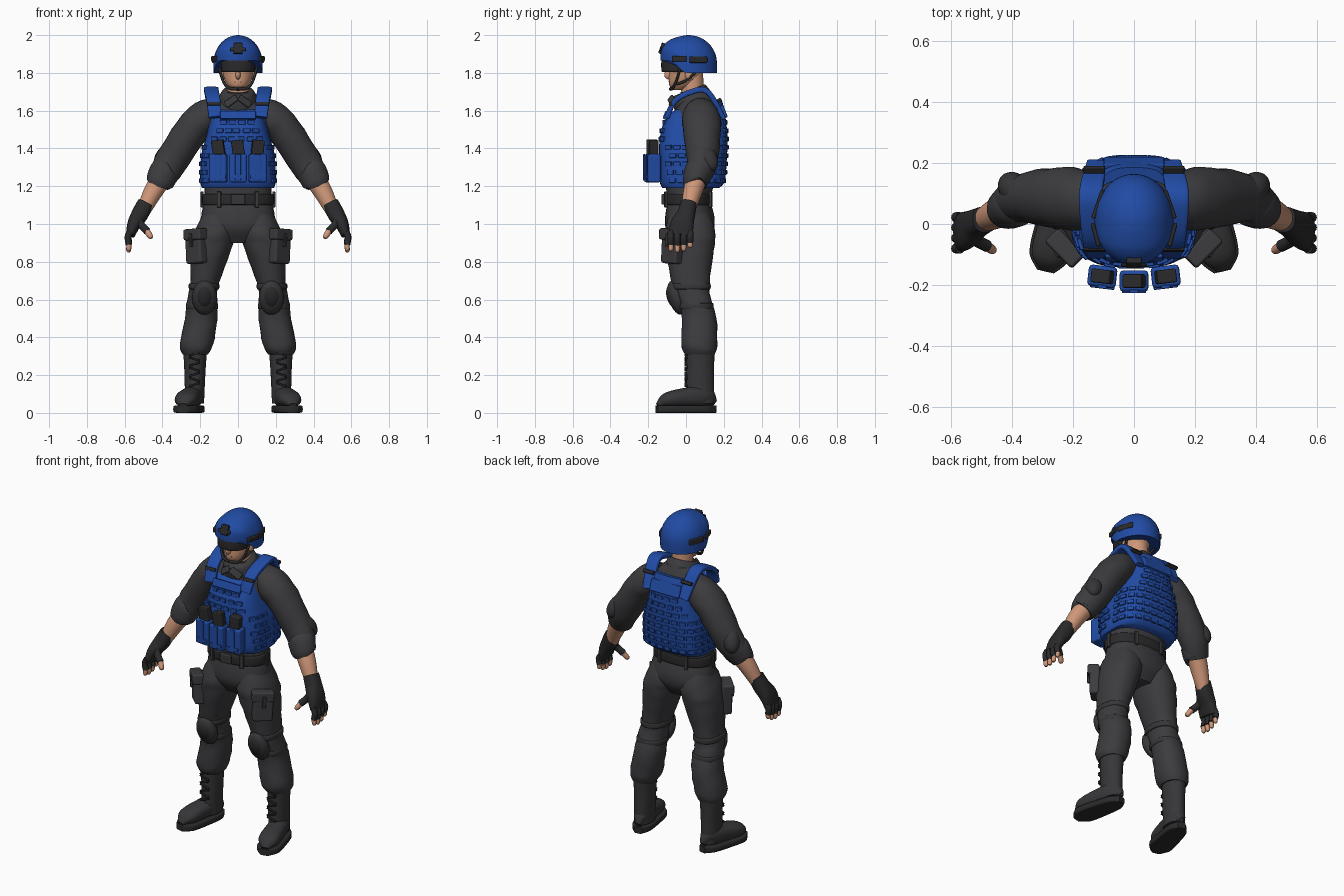
import bpy, bmesh, math
from mathutils import Vector, Matrix, Euler

if "Cube" in bpy.data.objects:
    bpy.data.objects.remove(bpy.data.objects["Cube"])

X, Y, Z = Matrix.Identity(3)
UPRIGHT = Vector()


def material(name, red, green, blue):
    mat = bpy.data.materials.new(name)
    mat.use_nodes = True
    mat.diffuse_color = (red, green, blue, 1)
    shader = mat.node_tree.nodes["Principled BSDF"]
    shader.inputs["Base Color"].default_value = mat.diffuse_color
    return mat


FABRIC = material("charcoal fabric", .045, .045, .05)
LEATHER = material("boot leather", .037, .037, .04)
BLACK = material("black gear", .023, .023, .025)
BLUE = material("armour blue", .015, .07, .37)
SKIN = material("skin", .62, .31, .19)


def finish(name, bm, mat, mirror, bevel=0):
    """Turn a bmesh into a smooth object, mirrored across x when paired."""
    bmesh.ops.recalc_face_normals(bm, faces=bm.faces)
    for face in bm.faces:
        face.smooth = True
    mesh = bpy.data.meshes.new(name)
    bm.to_mesh(mesh)
    bm.free()
    mesh.materials.append(mat)
    ob = bpy.data.objects.new(name, mesh)
    bpy.context.collection.objects.link(ob)
    if mirror:
        ob.modifiers.new("Mirror", "MIRROR")
    if bevel:
        mod = ob.modifiers.new("Bevel", "BEVEL")
        mod.width, mod.segments, mod.harden_normals = bevel, 2, True
    else:
        bpy.context.view_layer.objects.active = ob
        ob.select_set(True)
        bpy.ops.object.shade_smooth_by_angle(angle=math.radians(50))
        ob.select_set(False)


def spline(rings, steps=4):
    """Smooth rings of x, y, z, radius, second radius and tilt through their values."""
    full = []
    for ring in rings:
        values = list(ring)
        if len(values) == 4:
            values.append(values[3])
        full.append(Vector(values + [0] * (6 - len(values))))
    padded = [full[0]] + full + [full[-1]]
    path = []
    for a, b, c, d in zip(padded, full, full[1:], padded[3:]):
        for i in range(steps):
            t = i / steps
            start, end = (c - a) * .5, (d - b) * .5
            ease = t * t * (3 - 2 * t)
            path.append(b * (1 - ease) + c * ease + start * (t * (1 - t) ** 2) - end * (t * t * (1 - t)))
    return path + [full[-1]]


def oval(count, power):
    for i in range(count):
        angle = math.tau * i / count
        c, s = math.cos(angle), math.sin(angle)
        yield angle, math.copysign(abs(c) ** (2 / power), c), math.copysign(abs(s) ** (2 / power), s)


def loft(name, mat, rings, power=2, mirror=False, ref=None, fold=0, sides=32, warp=None):
    """Skin a stack of ovals; with ref they stand square to the path."""
    bm, loops, path = bmesh.new(), [], spline(rings)
    for i, ring in enumerate(path):
        centre, u, v = Vector(ring[:3]), X, Y
        if ref:
            ahead, behind = path[min(i + 1, len(path) - 1)], path[max(i - 1, 0)]
            tangent = Vector(ahead[:3]) - Vector(behind[:3])
            u = ref.cross(tangent).normalized()
            v = tangent.cross(u).normalized()
        loop = []
        for angle, c, s in oval(sides, power):
            crease = math.sin(3 * angle + 60 * centre.z) + math.sin(2 * angle - 95 * centre.z)
            grow = 1 + fold * crease
            co = centre + u * (c * ring[3] * grow) + v * (s * ring[4] * grow) + Z * (s * ring[5])
            loop.append(bm.verts.new(warp(co) if warp else co))
        loops.append(loop)
    for low, high in zip(loops, loops[1:]):
        for i in range(sides):
            bm.faces.new((low[i - 1], low[i], high[i], high[i - 1]))
    bm.faces.new(loops[0])
    bm.faces.new(loops[-1])
    finish(name, bm, mat, mirror)


def band(name, mat, centre, width, depth, half, power=2.3, mirror=False):
    """Flat hoop with softened rims."""
    x, y, z = centre
    rings = [(x, y, z + half * k, width - inset, depth - inset)
             for k, inset in ((-1, .01), (-.8, 0), (.8, 0), (1, .01))]
    loft(name, mat, rings, power, mirror)


def boxes(name, mat, items, mirror=False, bevel=.006):
    bm = bmesh.new()
    for place, size, turn in items:
        matrix = Matrix.LocRotScale(Vector(place), Euler(turn), Vector(size))
        bmesh.ops.create_cube(bm, size=1, matrix=matrix)
    finish(name, bm, mat, mirror, bevel)


def ball(name, mat, place, size, turn=UPRIGHT, mirror=False):
    bm = bmesh.new()
    matrix = Matrix.LocRotScale(Vector(place), Euler(turn), Vector(size))
    bmesh.ops.create_uvsphere(bm, u_segments=24, v_segments=14, radius=1, matrix=matrix)
    finish(name, bm, mat, mirror)


def gloved_digit(name, root, tip, radius):
    """Half-gloved finger: a sleeve, then a bare tip."""
    root, tip = Vector(root), Vector(tip)
    middle, knuckle = root.lerp(tip, .65), root.lerp(tip, .3) + X * .01
    loft(name + "_gloves", BLACK, [(*root, radius), (*knuckle, radius), (*middle, radius)],
         mirror=True, ref=Y, sides=12)
    loft(name + "_tips", SKIN, [(*middle, radius * .8), (*middle.lerp(tip, .7), radius * .75), (*tip, radius * .4)],
         mirror=True, ref=Y, sides=12)


# Head and neck
loft("head", SKIN, [(0, -.04, 1.71, .03), (0, -.02, 1.74, .06, .07), (0, 0, 1.8, .08, .09), (0, .01, 1.9, .08, .1)])
loft("neck", SKIN, [(0, .04, 1.6, .06), (0, .03, 1.8, .06)])
ball("nose", SKIN, (0, -.09, 1.79), (.014, .025, .025))
ball("ears", SKIN, (.08, .015, 1.79), (.012, .02, .03), mirror=True)
boxes("mouth", LEATHER, [((0, -.085, 1.752), (.04, .01, .005), UPRIGHT)], bevel=.002)
band("goggles", BLACK, (0, -.03, 1.84), .09, .1, .035)


# Helmet, with its rim raised over the face
def raise_brow(co):
    low = 1.8 + .065 * min(1, max(0, -.1 - 14 * co.y))
    co.z = low + (co.z - 1.8) * (2 - low) / .2
    return co


dome = [(math.sin(i * .25), math.cos(i * .25)) for i in range(7)]
loft("helmet", BLUE, [(0, .014, 1.8, .13, .15)] + [(0, .014, 1.85 + .15 * s, .13 * c, .15 * c) for s, c in dome],
     sides=40, warp=raise_brow)
boxes("helmet_rails", BLACK, [((.126, -.035, 1.875), (.014, .08, .03), Z * -.27),
                              ((.118, .065, 1.87), (.014, .1, .035), Z * .33)], mirror=True)
boxes("helmet_mount", BLACK, [((0, -.128, 1.93), (.05, .02, .06), X * -.35),
                              ((0, -.135, 1.925), (.085, .01, .02), X * -.35)])
loft("chin_straps", BLACK, [(.1, -.03, 1.83, .007), (.08, -.05, 1.76, .007), (.05, -.07, 1.72, .008),
                            (0, -.08, 1.715, .01)], mirror=True, ref=Y, sides=12)
loft("rear_straps", BLACK, [(.1, .07, 1.82, .007), (.08, 0, 1.76, .007), (.07, -.05, 1.74, .007)],
     mirror=True, ref=Z, sides=12)

# Shirt
loft("shirt", FABRIC, [(0, .01, 1.1, .18, .11), (0, .04, 1.38, .17, .15), (0, .06, 1.5, .17, .14),
                       (0, .06, 1.6, .16, .12), (0, .06, 1.66, .12, .09), (0, .05, 1.7, .08)], 2.3, fold=.006)
loft("collar", FABRIC, [(0, .04, 1.62, .11, .1, .02), (0, .03, 1.67, .1, .1, .03), (0, .02, 1.7, .085, .09, .03),
                        (0, .02, 1.71, .07, .08, .03)])
boxes("collar_flaps", FABRIC, [((.036, -.075, 1.65), (.075, .014, .04), (-.45, .6, .3))], mirror=True)
loft("sleeves", FABRIC, [(.1, .08, 1.6, .075), (.175, .08, 1.565, .09, .1), (.25, .085, 1.49, .09, .1),
                         (.36, .085, 1.32, .086, .08), (.42, .05, 1.22, .07, .06)], mirror=True, ref=Y, fold=.015)
loft("sleeve_cuffs", FABRIC, [(.38, .07, 1.285, .07), (.39, .065, 1.275, .08, .075), (.413, .05, 1.225, .075, .067),
                              (.418, .05, 1.213, .066, .06)], mirror=True, ref=Y)
ball("elbow_pads", LEATHER, (.39, .115, 1.35), (.05, .05, .08), (.15, -.6, .5), mirror=True)
boxes("arm_patches", FABRIC, [((.268, .075, 1.56), (.014, .08, .1), Y * -.75)], mirror=True)

# Forearms and gloved hands
loft("forearms", SKIN, [(.4, .06, 1.25, .055), (.45, .035, 1.17, .05), (.5, .01, 1.07, .037)], mirror=True, ref=Y)
loft("gloves", BLACK, [(.49, .015, 1.11, .043), (.52, 0, 1.05, .045, .048), (.55, -.02, 1, .036, .062),
                       (.57, -.03, .94, .024, .062)], 2.4, mirror=True, ref=Y)
for i, finger in enumerate(("index", "middle", "ring", "little")):
    y, short = -.08 + .034 * i, .006 * (i - 1) ** 2
    gloved_digit(finger + "_finger", (.57, y, .96), (.58, y, .85 + short), .017)
gloved_digit("thumb", (.525, -.04, 1.03), (.458, -.09, .925), .02)

# Armour vest
VEST = [(0, .025, 1.19, .19, .15), (0, .033, 1.23, .2, .173), (0, .037, 1.36, .195, .18), (0, .04, 1.44, .175, .18),
        (0, .045, 1.52, .153, .17), (0, .055, 1.6, .13, .145, .02), (0, .065, 1.635, .115, .12, .03)]
loft("vest", BLUE, VEST, 3.2, sides=56)
loft("vest_straps", BLUE, [(.12, -.1, 1.565, .014, .035), (.13, -.06, 1.65, .014, .037), (.14, .03, 1.7, .015, .038),
                           (.14, .115, 1.7, .015, .038), (.12, .2, 1.56, .012, .034)], 5, mirror=True, ref=X)
boxes("strap_buckles", BLACK, [((.13, -.08, 1.635), (.07, .02, .02), X * -.4),
                               ((.13, .178, 1.655), (.07, .02, .02), X * .6)], mirror=True, bevel=.003)

# Webbing loops spaced evenly round the vest, clear of pouches and armholes
loops, levels = [], spline(VEST, 8)
for row in range(8):
    z = 1.23 + row * .044
    level = min(levels, key=lambda ring: abs(ring[2] - z))
    outline = [Vector((c * level[3], level[1] + s * level[4], z)) for _, c, s in oval(600, 3.2)]
    walked = 0
    for here, ahead in zip(outline, outline[1:]):
        step = ahead - here
        walked += step.length
        if walked < .047:
            continue
        walked = 0
        behind_pouch = here.y < 0 and z < 1.41 and abs(here.x) < .16
        if not behind_pouch and (z < 1.42 or abs(here.x) < .75 * level[3]):
            loops.append((here, (.038, .014, .024), Z * math.atan2(step.y, step.x)))
boxes("webbing_loops", BLUE, loops, bevel=.003)
boxes("back_yoke", BLUE, [((0, .2, 1.595), (.2, .02, .07), X * .35)])
boxes("chest_panel", BLUE, [((0, -.105, 1.575), (.19, .025, .045), X * -.35)])

# Magazine pouches
pouches, webbing, magazines = [], [], []
for i in (-1, 0, 1):
    x, front, turn = .104 * i, -.187 + .015 * abs(i), Z * (.12 * i)
    pouches.append(((x, front, 1.295), (.094, .07, .15), turn))
    webbing.append(((x, front - .034, 1.3), (.03, .012, .14), turn))
    webbing.append(((x, front - .034, 1.25), (.08, .012, .02), turn))
    magazines.append(((x, front, 1.4), (.064, .045, .09), turn + Y * (.1 if i > 0 else -.15)))
boxes("magazine_pouches", BLUE, pouches, bevel=.012)
boxes("pouch_webbing", BLUE, webbing, bevel=.003)
boxes("magazines", BLACK, magazines)

# Belt
band("belt", BLACK, (0, .01, 1.13), .19, .127, .03)
boxes("belt_buckle", LEATHER, [((0, -.12, 1.13), (.075, .02, .055), UPRIGHT)])
loop_size = (.022, .016, .085)
boxes("belt_loops", FABRIC, [((.1, -.106, 1.13), loop_size, Z * .25), ((.09, .13, 1.13), loop_size, Z * -.2),
                             ((.19, .01, 1.13), loop_size, Z * (math.pi / 2))], mirror=True, bevel=.004)

# Trousers
loft("trouser_seat", FABRIC, [(0, .015, 1.13, .176, .11), (0, .02, 1.04, .195, .13), (0, .02, .97, .185, .125),
                              (0, .02, .9, .1, .08)], 2.3)
loft("trouser_legs", FABRIC, [(.1, .02, 1.07, .08, .1), (.12, .02, .96, .108, .135), (.142, .02, .86, .105, .127),
                              (.178, .025, .68, .075, .1), (.19, .045, .6, .08, .088), (.195, .07, .5, .086, .092),
                              (.22, .07, .36, .088, .095), (.226, .075, .31, .066, .08)],
     2.2, mirror=True, fold=.014)
outward = Z * (math.pi / 4) + Y * .06
boxes("thigh_pouches", FABRIC, [((.221, -.073, .88), (.115, .06, .18), outward)], mirror=True, bevel=.014)
boxes("thigh_pouch_flaps", FABRIC, [((.226, -.08, .945), (.125, .064, .06), outward)], mirror=True, bevel=.01)
boxes("thigh_pouch_buckles", LEATHER, [((.25, -.1, .915), (.02, .014, .07), outward)], mirror=True, bevel=.004)

# Knee pads and their bands
ball("knee_pads", LEATHER, (.177, -.05, .61), (.066, .043, .094), X * .3, mirror=True)
ball("knee_caps", BLACK, (.177, -.066, .615), (.046, .036, .066), X * .3, mirror=True)
band("upper_knee_bands", LEATHER, (.18, .026, .67), .08, .104, .016, mirror=True)
band("lower_knee_bands", LEATHER, (.19, .053, .565), .084, .092, .016, mirror=True)

# Boots, toes turned out
foot, sole = [], []
for i in range(9):
    t = i / 8
    taper = max(.3, (1 - abs(2 * t - 1) ** 4) ** .5)
    x, y, width, height = .22 + .07 * t, .15 - .3 * t, (.05 + .017 * t) * taper, (.065 - .027 * t) * taper
    foot.append((x, y, .03 + height, width, height))
    sole.append((x, y * 1.04, .02, width + .008, .02))
loft("boot_feet", LEATHER, foot, 2.3, mirror=True, ref=Z)
loft("boot_soles", BLACK, sole, 6, mirror=True, ref=Z)
loft("boot_shafts", LEATHER, [(.23, .075, .05, .05, .075), (.228, .075, .22, .056, .073), (.227, .077, .34, .064, .076)],
     mirror=True)
laces = [((.23, 0, .15 + .027 * i), (.06, .016, .01), Y * (.3 * (-1) ** i)) for i in range(7)]
boxes("boot_laces", BLACK, laces, mirror=True, bevel=.003)
